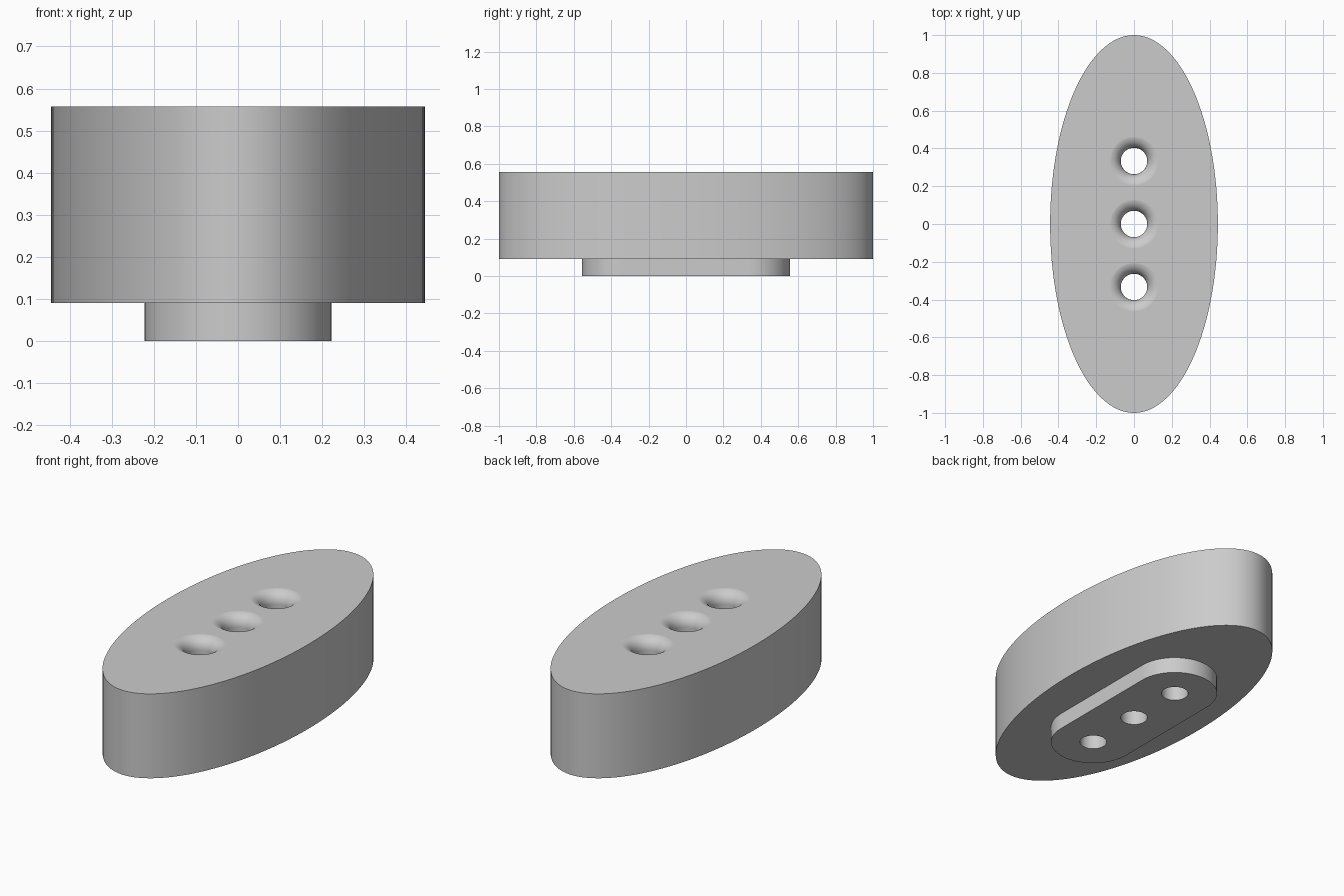
import bpy, bmesh, math
from mathutils import Matrix, Vector

cube = bpy.data.objects.get("Cube")
if cube:
    bpy.data.objects.remove(cube, do_unlink=True)

BASE_TOP, TOP = 0.09, 0.557
HOLE_R, FILLET = 0.07, 0.065
HOLE_Y = (-1/3, 0, 1/3)

grey = bpy.data.materials.new("plain grey")
grey.use_nodes = True
grey.diffuse_color = (0.6, 0.6, 0.6, 1)
grey.node_tree.nodes["Principled BSDF"].inputs["Base Color"].default_value = (0.6, 0.6, 0.6, 1)


def make_object(name, bm):
    bmesh.ops.recalc_face_normals(bm, faces=bm.faces)
    mesh = bpy.data.meshes.new(name)
    bm.to_mesh(mesh)
    bm.free()
    mesh.materials.append(grey)
    obj = bpy.data.objects.new(name, mesh)
    bpy.context.collection.objects.link(obj)
    return obj


def prism(name, outline, z0, z1):
    bm = bmesh.new()
    face = bm.faces.new([bm.verts.new((x, y, z0)) for x, y in outline])
    up = bmesh.ops.extrude_face_region(bm, geom=[face])["geom"]
    verts = [v for v in up if isinstance(v, bmesh.types.BMVert)]
    bmesh.ops.translate(bm, verts=verts, vec=(0, 0, z1 - z0))
    return make_object(name, bm)


def arc(rx, ry, cy, start, end, steps):
    angles = [start + (end - start) * i / steps for i in range(steps + 1)]
    return [(rx * math.cos(a), cy + ry * math.sin(a)) for a in angles]


# Oval body and the round-ended foot under it
body = prism("oval_body", arc(0.444, 1, 0, 0, math.tau, 128)[:-1], BASE_TOP, TOP)
foot = prism("round_ended_foot",
             arc(0.222, 0.222, 1/3, 0, math.pi, 32)
             + arc(0.222, 0.222, -1/3, math.pi, math.tau, 32), 0, BASE_TOP)

# Hole cutter: a straight shaft flaring through a rounded lip
profile = [(0, -0.1), (HOLE_R, -0.1)]
for i in range(9):
    a = math.pi / 2 * i / 8
    profile.append((HOLE_R + FILLET * (1 - math.cos(a)),
                    TOP + 0.0005 - FILLET * (1 - math.sin(a))))
profile += [(HOLE_R + FILLET, TOP + 0.1), (0, TOP + 0.1)]

bm = bmesh.new()
for y in HOLE_Y:
    verts = [bm.verts.new((r, y, z)) for r, z in profile]
    edges = [bm.edges.new(pair) for pair in zip(verts, verts[1:])]
    bmesh.ops.spin(bm, geom=verts + edges, cent=(0, y, 0), axis=(0, 0, 1),
                   angle=math.tau, steps=40)
bmesh.ops.remove_doubles(bm, verts=bm.verts, dist=0.0001)
cutter = make_object("hole_cutter", bm)
cutter.hide_render = True

# Bore the holes, then shade the curved walls smoothly
for obj in (body, foot):
    bpy.ops.object.select_all(action="DESELECT")
    obj.select_set(True)
    bpy.context.view_layer.objects.active = obj
    cut = obj.modifiers.new("holes", "BOOLEAN")
    cut.operation = "DIFFERENCE"
    cut.solver = "EXACT"
    cut.object = cutter
    bpy.ops.object.modifier_apply(modifier=cut.name)
    bpy.ops.object.shade_smooth_by_angle(angle=math.radians(35))
    weighted = obj.modifiers.new("even shading", "WEIGHTED_NORMAL")
    weighted.keep_sharp = True

bpy.data.objects.remove(cutter, do_unlink=True)
